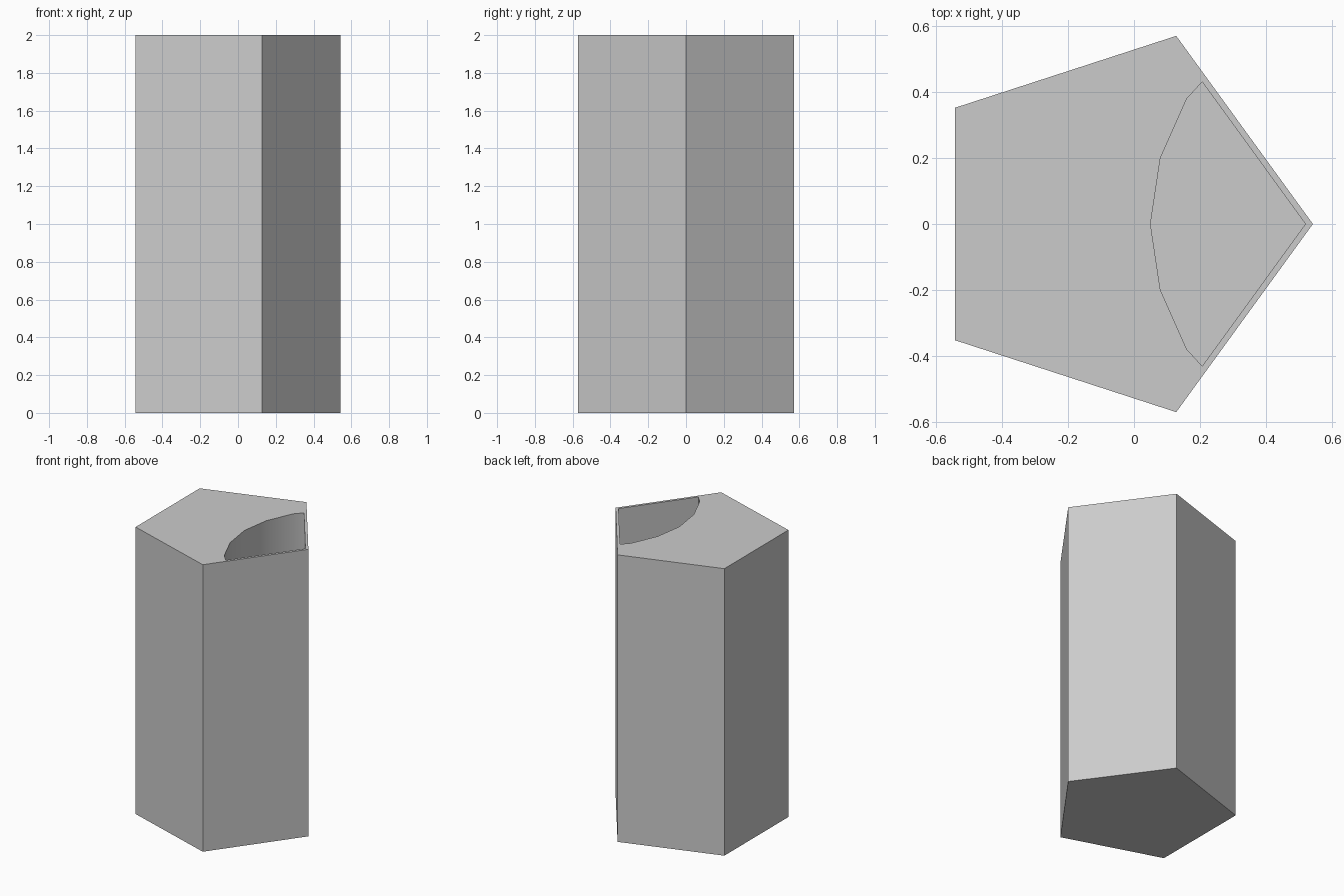
import bpy, bmesh, math

if "Cube" in bpy.data.objects:
    bpy.data.objects.remove(bpy.data.objects["Cube"])


def prism(name, outline, z0, z1):
    """Closed upright prism over a counter-clockwise outline."""
    bm = bmesh.new()
    face = bm.faces.new([bm.verts.new((x, y, z0)) for x, y in outline])
    top = bmesh.ops.extrude_face_region(bm, geom=[face])["geom"]
    bmesh.ops.translate(bm, vec=(0, 0, z1 - z0),
                        verts=[v for v in top if isinstance(v, bmesh.types.BMVert)])
    bmesh.ops.recalc_face_normals(bm, faces=bm.faces)
    mesh = bpy.data.meshes.new(name)
    bm.to_mesh(mesh)
    bm.free()
    obj = bpy.data.objects.new(name, mesh)
    bpy.context.collection.objects.link(obj)
    return obj


# Pentagonal column
R, CX = 0.6, -0.0573
pentagon = [(CX + R * math.cos(math.tau * i / 5), R * math.sin(math.tau * i / 5))
            for i in range(5)]
column = prism("pentagon_column", pentagon, 0, 2)

# Pocket: curved back wall, straight walls parallel to the two front faces
half = [(0.08, 0.2), (0.16, 0.38), (0.207, 0.431)]
pocket = [(0.52, 0)] + half[::-1] + [(0.05, 0)] + [(x, -y) for x, y in half]
cutter = prism("pocket_cutter", pocket, 0.05, 2.2)
cutter.hide_render = True

cut = column.modifiers.new("pocket", "BOOLEAN")
cut.operation = "DIFFERENCE"
cut.solver = "EXACT"
cut.object = cutter

bpy.context.view_layer.objects.active = column
column.select_set(True)
bpy.ops.object.modifier_apply(modifier=cut.name)
bpy.data.objects.remove(cutter)

# Smooth only the curved pocket wall
bpy.ops.object.shade_smooth_by_angle(angle=math.radians(30))
